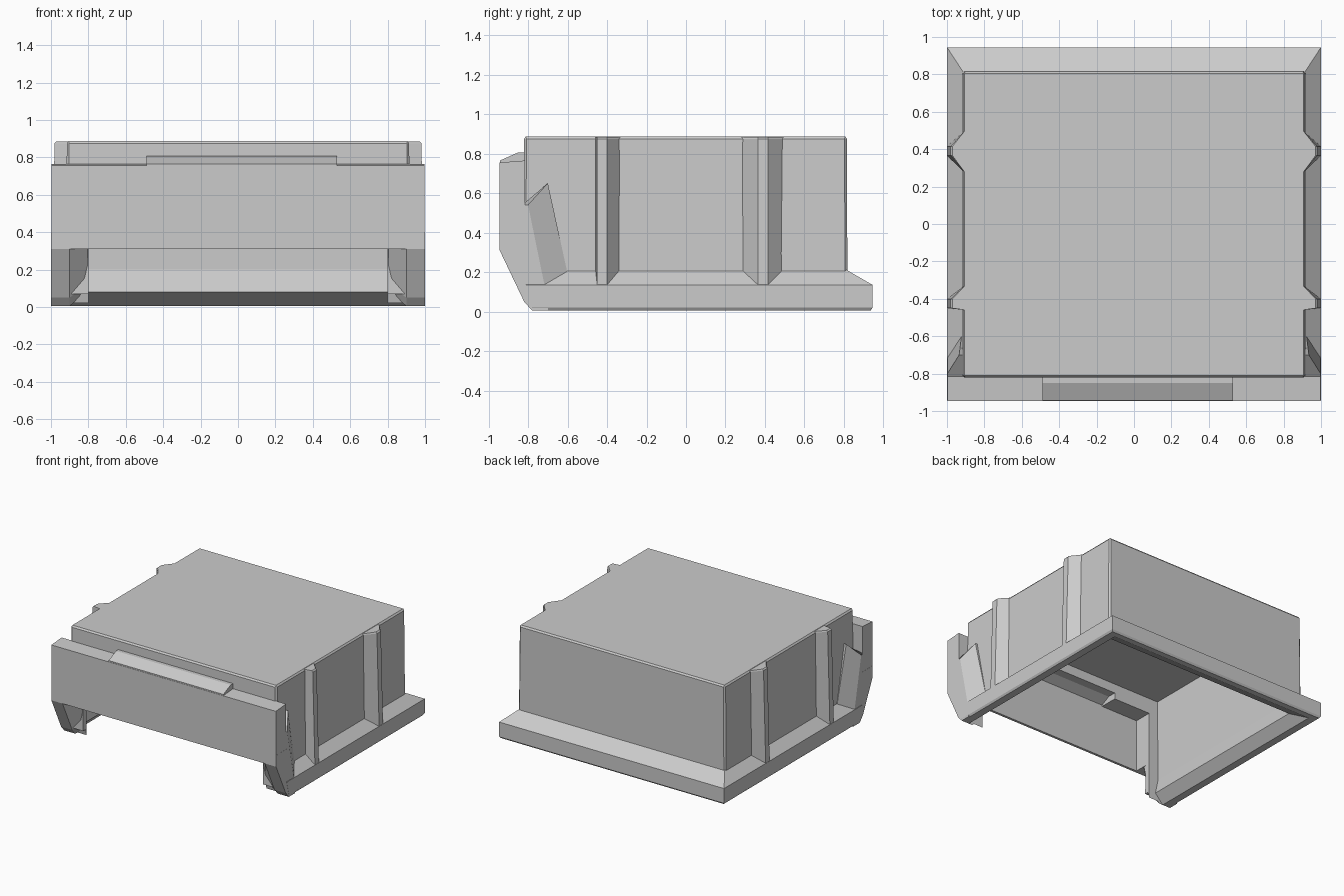
import bpy, bmesh

if "Cube" in bpy.data.objects:
    bpy.data.objects.remove(bpy.data.objects["Cube"])


def finish(name, bm):
    bmesh.ops.recalc_face_normals(bm, faces=bm.faces)
    me = bpy.data.meshes.new(name)
    bm.to_mesh(me)
    bm.free()
    ob = bpy.data.objects.new(name, me)
    bpy.context.collection.objects.link(ob)
    return ob


def loft(name, loops):
    """Closed solid through loops that have equal point counts."""
    bm = bmesh.new()
    rings = [[bm.verts.new(p) for p in loop] for loop in loops]
    n = len(rings[0])
    for a, b in zip(rings, rings[1:]):
        for i in range(n):
            j = (i + 1) % n
            bm.faces.new((a[i], a[j], b[j], b[i]))
    bm.faces.new(rings[0][::-1])
    bm.faces.new(rings[-1])
    return finish(name, bm)


def rect(x, y0, y1, z):
    return [(-x, y0, z), (x, y0, z), (x, y1, z), (-x, y1, z)]


def prism_x(name, profile, x0, x1):
    return loft(name, [[(x, y, z) for y, z in profile] for x in (x0, x1)])


def apply_mod(ob, mod):
    bpy.context.view_layer.objects.active = ob
    bpy.ops.object.modifier_apply(modifier=mod.name)


def cut(ob, *cutters):
    for c in cutters:
        m = ob.modifiers.new("cut", 'BOOLEAN')
        m.operation = 'DIFFERENCE'
        m.solver = 'EXACT'
        m.object = c
        apply_mod(ob, m)


def mirrored(ob):
    apply_mod(ob, ob.modifiers.new("mirror", 'MIRROR'))


# Cutters: main cavity, pocket behind and below the front panel, ridge hollow
cavity = loft("cavity_cutter", [
    rect(0.93, -0.78, 0.89, -0.1), rect(0.93, -0.78, 0.89, 0.005),
    rect(0.86, -0.78, 0.745, 0.08), rect(0.885, -0.78, 0.785, 0.2),
    rect(0.88, -0.78, 0.78, 0.86)])
pocket = loft("front_pocket_cutter", [
    rect(0.80, -0.925, -0.70, -0.15), rect(0.80, -0.925, -0.70, 0.735)])
hollow = prism_x("ridge_hollow_cutter", [
    (-0.925, 0.70), (-0.925, 0.745), (-0.85, 0.785), (-0.70, 0.785), (-0.70, 0.70)],
    -0.47, 0.51)
cutters = (cavity, pocket, hollow)
for c in cutters:
    c.hide_render = True

# Hollow box cover with softened edges
cover = loft("cover", [
    rect(0.922, -0.825, 0.818, 0.07), rect(0.915, -0.82, 0.815, 0.875),
    rect(0.905, -0.81, 0.805, 0.888)])
bm = bmesh.new()
bm.from_mesh(cover.data)
corners = [e for e in bm.edges
           if abs(e.verts[0].co.z - e.verts[1].co.z) > 0.1]
bmesh.ops.bevel(bm, geom=corners, offset=0.012, segments=1, affect='EDGES')
bm.to_mesh(cover.data)
bm.free()
cut(cover, *cutters)

# Base flange, sloping up to the cover walls
flange = loft("base_flange", [
    rect(0.99, -0.77, 0.935, 0.005), rect(1.0, -0.78, 0.945, 0.02),
    rect(1.0, -0.81, 0.945, 0.135), rect(0.915, -0.80, 0.815, 0.21)])
cut(flange, cavity, pocket)

# Thin front panel with its shelf
panel = prism_x("front_panel", [
    (-0.945, 0.31), (-0.945, 0.755), (-0.815, 0.765), (-0.815, 0.31)], -0.998, 0.998)
cut(panel, *cutters)

# Raised middle of the shelf
ridge = prism_x("front_ridge", [
    (-0.943, 0.75), (-0.943, 0.765), (-0.85, 0.806), (-0.815, 0.806),
    (-0.815, 0.75)], -0.49, 0.53)
cut(ridge, hollow)

# Front legs: full profile outside, stepped back towards the opening
outer = [(-0.944, 0.31), (-0.944, 0.40), (-0.81, 0.40), (-0.81, 0.13),
         (-0.70, 0.13), (-0.70, 0.005), (-0.78, 0.005), (-0.82, 0.05)]
inner = [(-0.85, 0.33), (-0.85, 0.40), (-0.80, 0.40), (-0.80, 0.13),
         (-0.75, 0.13), (-0.75, 0.07), (-0.77, 0.07), (-0.80, 0.12)]
leg = loft("front_legs", [[(x, y, z) for y, z in prof]
                          for x, prof in ((0.805, inner), (0.90, outer), (0.999, outer))])
cut(leg, cavity)
mirrored(leg)

# Wedges that blend the legs into the side walls
wedge = loft("leg_wedges", [
    [(0.90, -0.83, 0.1), (0.998, -0.83, 0.1), (0.998, -0.71, 0.1),
     (0.92, -0.58, 0.1), (0.90, -0.58, 0.1)],
    [(0.90, -0.83, 0.54), (0.998, -0.83, 0.54), (0.998, -0.80, 0.54),
     (0.935, -0.70, 0.65), (0.90, -0.70, 0.65)]])
mirrored(wedge)

# Vertical side ribs
ribs = {
    "front_side_ribs": [(0, -0.46), (1, -0.45), (1, -0.40), (0, -0.325)],
    "rear_side_ribs": [(0, 0.505), (1, 0.415), (1, 0.365), (0, 0.27)],
}
for name, pts in ribs.items():
    rib = loft(name, [
        [(1.0 * k + 0.90 * (1 - k), y, 0.10) for k, y in pts],
        [(0.98 * k + 0.90 * (1 - k), y, 0.875) for k, y in pts],
        [(0.97 * k + 0.90 * (1 - k), y, 0.885) for k, y in pts]])
    mirrored(rib)

for c in cutters:
    bpy.data.objects.remove(c)
